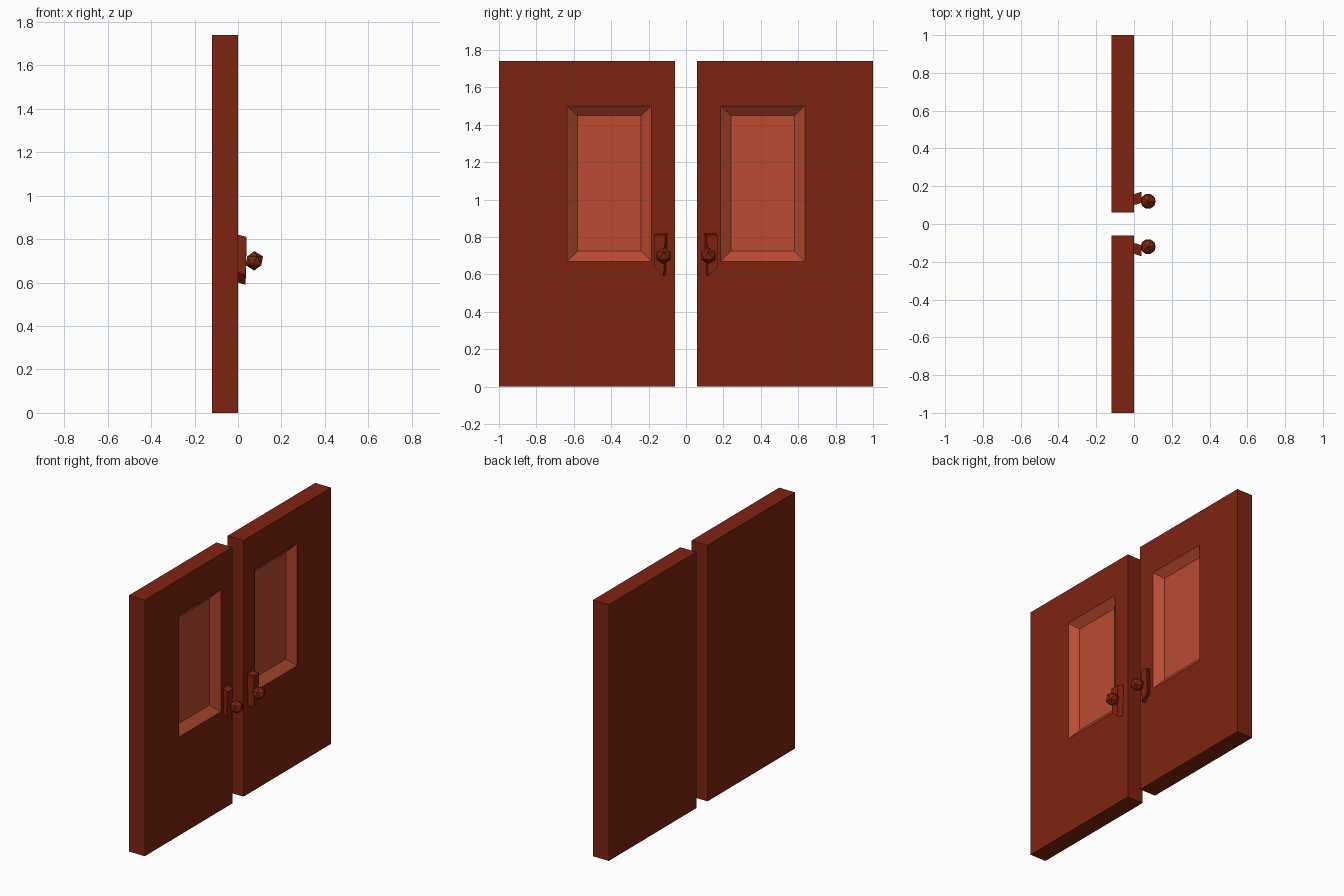
import bpy, bmesh

if "Cube" in bpy.data.objects:
    bpy.data.objects.remove(bpy.data.objects["Cube"])


def material(name, rgb):
    m = bpy.data.materials.new(name)
    m.diffuse_color = (*rgb, 1)
    m.use_nodes = True
    m.node_tree.nodes["Principled BSDF"].inputs["Base Color"].default_value = m.diffuse_color
    return m


WOOD = material("dark red wood", (0.212, 0.0176, 0.0052))
PANEL = material("light red panel", (0.491, 0.0704, 0.0307))


def rect(x, y0, y1, z0, z1):
    return [(x, y0, z0), (x, y1, z0), (x, y1, z1), (x, y0, z1)]


def loft(name, rings, mats, side, panel_from=99):
    """Skin four-point rings and cap both ends; side mirrors in y."""
    bm = bmesh.new()
    loops = [[bm.verts.new((x, y * side, z)) for x, y, z in r] for r in rings]
    bm.faces.new(loops[0])
    for k, (a, b) in enumerate(zip(loops, loops[1:])):
        for i in range(4):
            j = (i + 1) % 4
            f = bm.faces.new((a[i], a[j], b[j], b[i]))
            f.material_index = int(k >= panel_from)
    bm.faces.new(loops[-1]).material_index = int(len(rings) > panel_from)
    bmesh.ops.recalc_face_normals(bm, faces=bm.faces)
    me = bpy.data.meshes.new(name)
    bm.to_mesh(me)
    bm.free()
    for m in mats:
        me.materials.append(m)
    ob = bpy.data.objects.new(name, me)
    bpy.context.collection.objects.link(ob)


for side, label in ((-1, "near"), (1, "far")):
    # door slab with a bevelled recessed panel
    loft(label + "_door", [
        rect(-0.12, 0.06, 1.0, 0, 1.74),
        rect(0, 0.06, 1.0, 0, 1.74),
        rect(0, 0.185, 0.635, 0.67, 1.50),
        rect(-0.045, 0.24, 0.58, 0.725, 1.45),
    ], [WOOD, PANEL], side, panel_from=2)

    # handle plate with a slanted lower end
    loft(label + "_handle_plate", [
        [(0, 0.10, 0.82), (0, 0.157, 0.82), (0, 0.157, 0.645), (0, 0.108, 0.60)],
        [(0.04, 0.112, 0.81), (0.04, 0.169, 0.81), (0.035, 0.169, 0.637), (0.035, 0.12, 0.59)],
    ], [WOOD], side)

    # faceted knob
    bpy.ops.mesh.primitive_ico_sphere_add(subdivisions=1, radius=0.045,
                                          location=(0.075, 0.12 * side, 0.70))
    knob = bpy.context.object
    knob.name = label + "_knob"
    knob.data.materials.append(WOOD)
